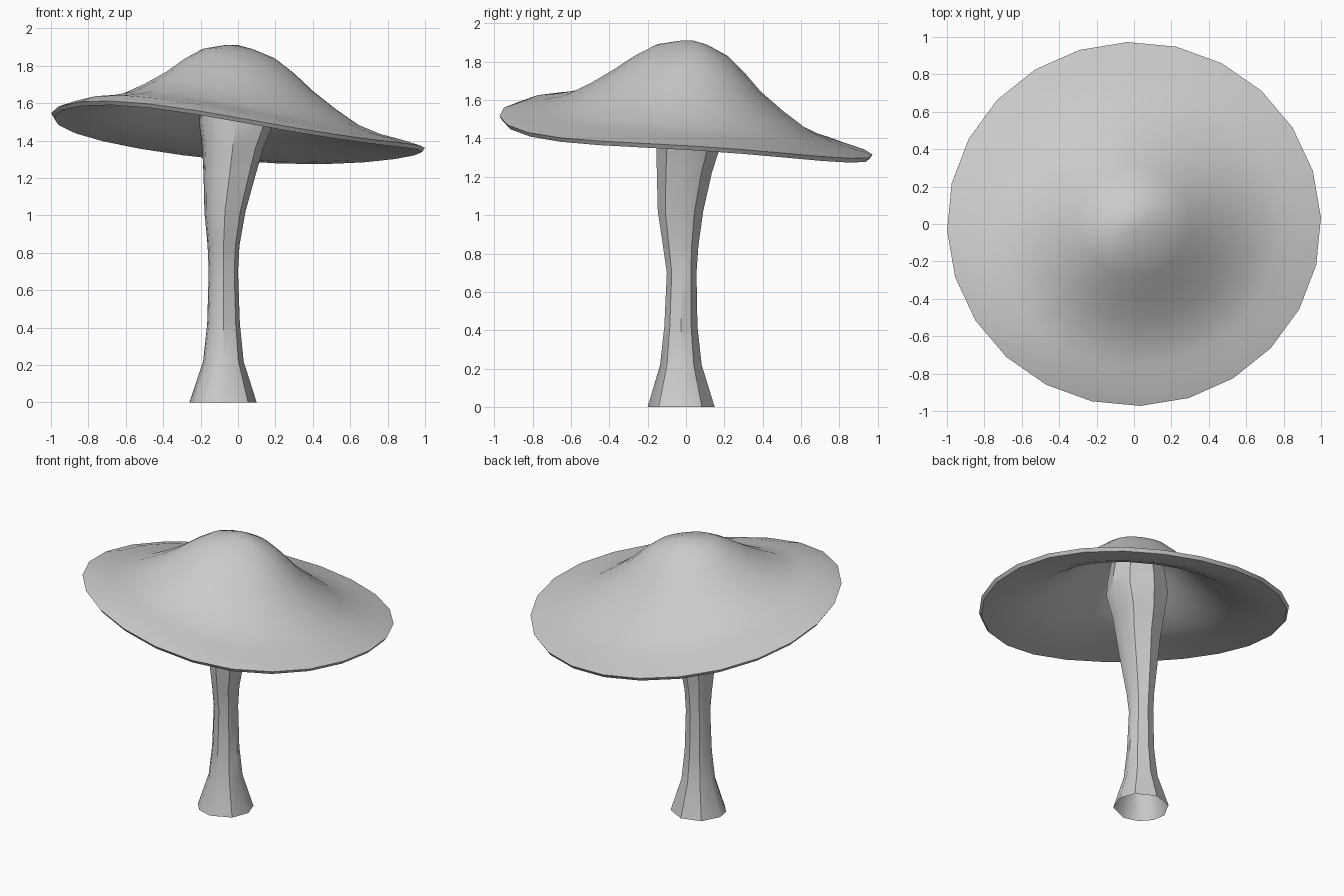
import bpy, bmesh
from math import cos, sin, pi, radians

if "Cube" in bpy.data.objects:
    bpy.data.objects.remove(bpy.data.objects["Cube"])


def make_object(name, rings, angle, close_ends):
    """Loft a list of vertex rings; optionally fan-close both ends."""
    bm = bmesh.new()
    loops = [[bm.verts.new(p) for p in ring] for ring in rings]
    n = len(loops[0])
    for a, b in zip(loops, loops[1:]):
        for i in range(n):
            j = (i + 1) % n
            bm.faces.new((a[i], a[j], b[j], b[i]))
    if close_ends:
        for loop in (loops[0], loops[-1]):
            z = sum(v.co.z for v in loop) / n
            x = sum(v.co.x for v in loop) / n
            y = sum(v.co.y for v in loop) / n
            tip = bm.verts.new((x, y, z + 0.015))
            for i in range(n):
                bm.faces.new((loop[i], loop[(i + 1) % n], tip))
    bmesh.ops.recalc_face_normals(bm, faces=bm.faces)
    mesh = bpy.data.meshes.new(name)
    bm.to_mesh(mesh)
    bm.free()
    obj = bpy.data.objects.new(name, mesh)
    bpy.context.collection.objects.link(obj)
    bpy.ops.object.select_all(action='DESELECT')
    obj.select_set(True)
    bpy.context.view_layer.objects.active = obj
    bpy.ops.object.shade_smooth_by_angle(angle=radians(angle))
    return obj


# Rim height every 45 degrees, starting at +x: the brim is tilted and wavy
RIM = [1.365, 1.305, 1.315, 1.41, 1.545, 1.61, 1.525, 1.405]
MEAN = sum(RIM) / 8


def wave(t):
    """Smooth periodic curve through the rim heights, minus their mean."""
    total = 0
    for k in (1, 2, 3):
        a = sum(h * cos(k * i * pi / 4) for i, h in enumerate(RIM)) / 4
        b = sum(h * sin(k * i * pi / 4) for i, h in enumerate(RIM)) / 4
        total += a * cos(k * t) + b * sin(k * t)
    return total


def cap_ring(r, z):
    ring = []
    for i in range(24):
        t = radians(2 + 15 * i)
        w = min(1, 1.15 * r)
        peak = 0.05 * max(0, 1 - r / 0.4)
        ring.append((r * cos(t), r * 0.973 * sin(t) + peak, z + w * wave(t)))
    return ring


# Cap: domed upper skin, thin lip, hollow underside
top = [(0.08, 1.895), (0.2, 1.855), (0.3, 1.785), (0.4, 1.70),
       (0.52, 1.615), (0.66, 1.53), (0.78, 1.49), (0.9, 1.465)]
profile = top + [(1.0, MEAN), (0.985, MEAN - 0.022)]
profile += [(r * 0.985, z - 0.04) for r, z in reversed(top)]
make_object("mushroom_cap", [cap_ring(r, z) for r, z in profile], 30, True)

# Stem: flared at both ends, leaning, open at the foot (z, x range, y range)
sections = [
    (0.0, -0.26, 0.10, -0.20, 0.15),
    (0.22, -0.187, 0.03, -0.135, 0.082),
    (0.42, -0.165, 0.01, -0.113, 0.06),
    (0.70, -0.157, 0.0, -0.10, 0.055),
    (0.84, -0.163, 0.008, -0.12, 0.065),
    (1.02, -0.18, 0.04, -0.147, 0.09),
    (1.22, -0.185, 0.095, -0.152, 0.135),
    (1.36, -0.192, 0.135, -0.155, 0.18),
    (1.50, -0.21, 0.195, -0.165, 0.215),
    (1.60, -0.20, 0.19, -0.16, 0.21),
    (1.77, -0.17, 0.16, -0.13, 0.18),
]
SIDES = [0, 38, 85, 130, 175, 205, 235, 270, 318]
stem = [[((x0 + x1) / 2 + (x1 - x0) / 2 * cos(radians(a)),
          (y0 + y1) / 2 + (y1 - y0) / 2 * sin(radians(a)), z) for a in SIDES]
        for z, x0, x1, y0, y1 in sections]
make_object("mushroom_stem", stem, 40, False)
